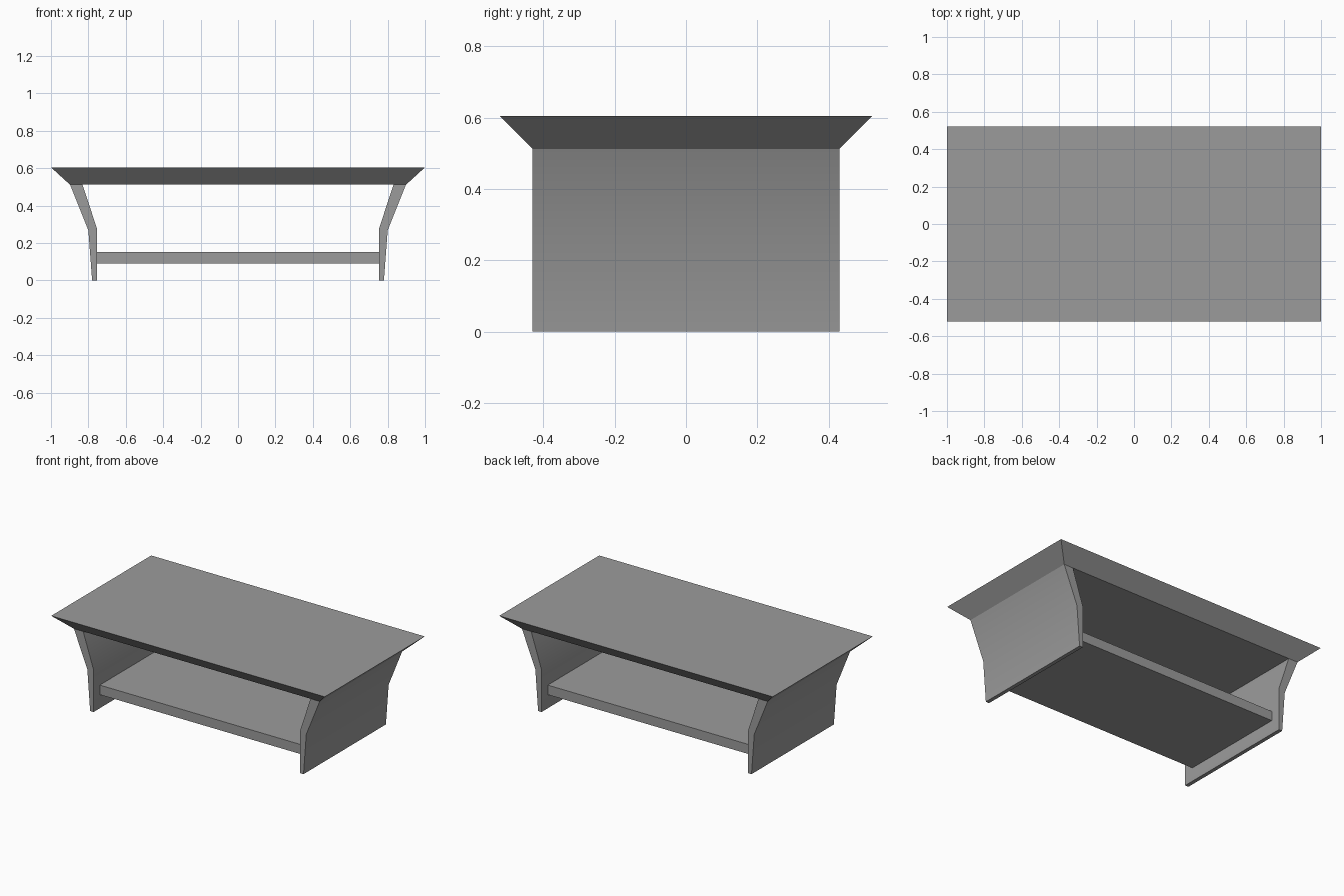
import bpy
import bmesh
import math

cube = bpy.data.objects.get("Cube")
if cube:
    bpy.data.objects.remove(cube, do_unlink=True)

# Single grey finish
grey = bpy.data.materials.new("grey")
grey.use_nodes = True
colour = (0.33, 0.33, 0.33, 1)
grey.diffuse_color = colour
grey.node_tree.nodes["Principled BSDF"].inputs["Base Color"].default_value = colour


def finish(name, bm):
    bmesh.ops.recalc_face_normals(bm, faces=bm.faces)
    mesh = bpy.data.meshes.new(name)
    bm.to_mesh(mesh)
    bm.free()
    mesh.materials.append(grey)
    obj = bpy.data.objects.new(name, mesh)
    bpy.context.collection.objects.link(obj)
    return obj


def tapered_box(name, bottom, top, z0, z1):
    """Box whose bottom and top have their own half sizes (x, y)."""
    bm = bmesh.new()
    bmesh.ops.create_cube(bm, size=2)
    for v in bm.verts:
        half, z = (top, z1) if v.co.z > 0 else (bottom, z0)
        v.co = (v.co.x * half[0], v.co.y * half[1], z)
    return finish(name, bm)


def side_panel(name, side):
    """Bent leg panel: strip of outer/inner points extruded along y."""
    levels = [((0.78, 0), (0.755, 0)),
              ((0.80, 0.268), (0.755, 0.28)),
              ((0.898, 0.512), (0.831, 0.512))]
    bm = bmesh.new()
    rows = [[bm.verts.new((side * x, -0.43, z)) for x, z in level] for level in levels]
    faces = [bm.faces.new((a[0], a[1], b[1], b[0])) for a, b in zip(rows, rows[1:])]
    grown = bmesh.ops.extrude_face_region(bm, geom=faces)["geom"]
    verts = [g for g in grown if isinstance(g, bmesh.types.BMVert)]
    bmesh.ops.translate(bm, verts=verts, vec=(0, 0.86, 0))
    obj = finish(name, bm)
    # Soft bend, crisp outer edges
    bpy.ops.object.select_all(action="DESELECT")
    obj.select_set(True)
    bpy.context.view_layer.objects.active = obj
    bpy.ops.object.shade_smooth_by_angle(angle=math.radians(30))


# Table top with flared rim, low shelf and two bent side panels
tapered_box("table_top", (0.898, 0.43), (1.0, 0.522), 0.512, 0.605)
tapered_box("lower_shelf", (0.755, 0.365), (0.755, 0.365), 0.09, 0.153)
side_panel("left_leg_panel", 1)
side_panel("right_leg_panel", -1)
